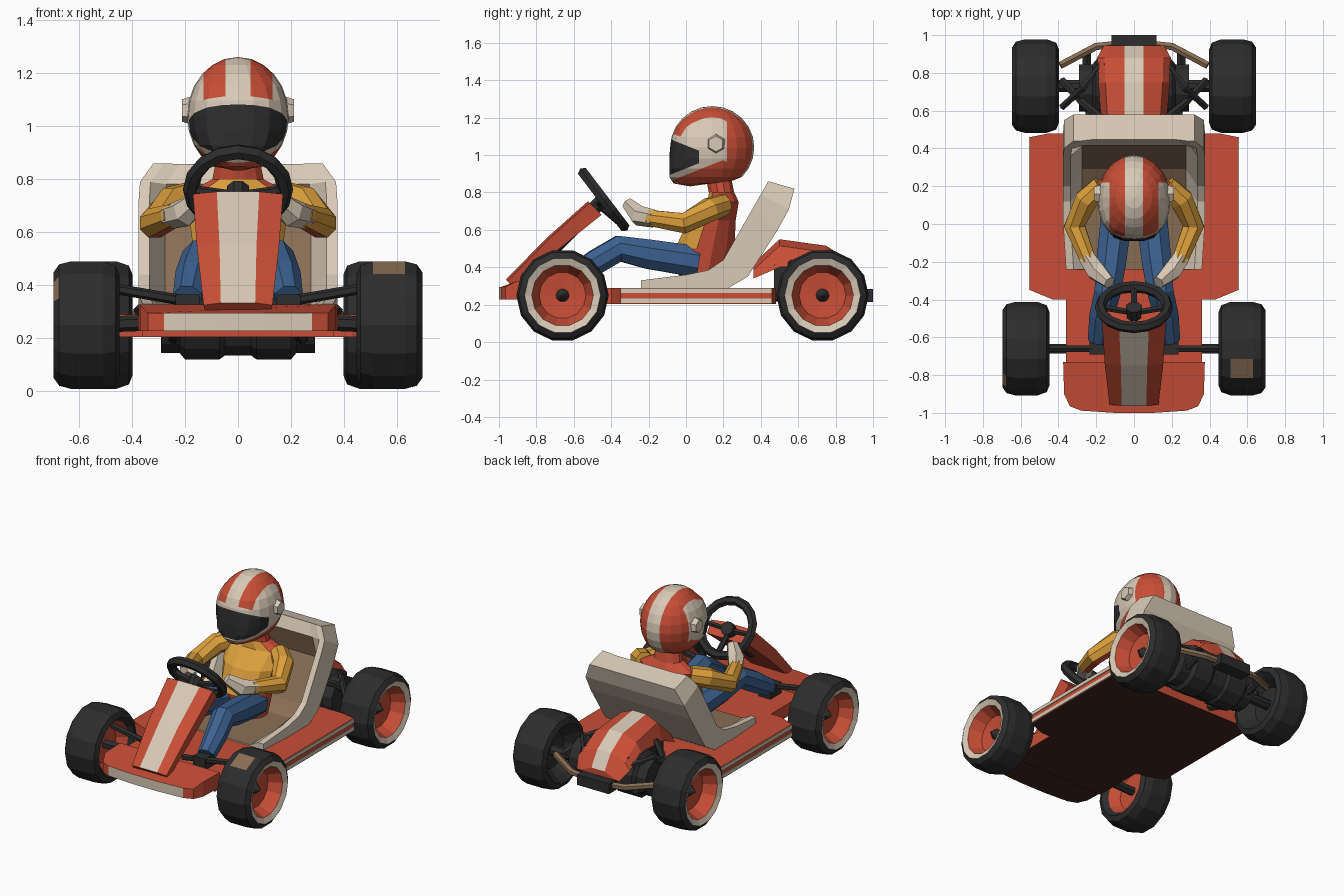
import bpy, bmesh, math
from mathutils import Vector as V

if "Cube" in bpy.data.objects:
    bpy.data.objects.remove(bpy.data.objects["Cube"])


def mat(name, r, g, b):
    m = bpy.data.materials.new(name)
    m.diffuse_color = (r, g, b, 1)
    m.use_nodes = True
    m.node_tree.nodes["Principled BSDF"].inputs["Base Color"].default_value = m.diffuse_color
    return m


RED = mat("red paint", 0.578, 0.076, 0.037)
CREAM = mat("cream", 0.69, 0.59, 0.47)
DARK = mat("dark rubber", 0.026, 0.026, 0.026)
BLUE = mat("blue cloth", 0.045, 0.122, 0.283)
YELLOW = mat("yellow cloth", 0.72, 0.35, 0.045)
BROWN = mat("brown", 0.25, 0.155, 0.09)
UNDER = mat("underside brown", 0.055, 0.018, 0.012)


def finish(name, bm, mats):
    me = bpy.data.meshes.new(name)
    bm.to_mesh(me)
    bm.free()
    for m in mats:
        me.materials.append(m)
    ob = bpy.data.objects.new(name, me)
    bpy.context.collection.objects.link(ob)
    return ob


def loft(name, rings, mats, rule=None, caps=True):
    """Skin closed rings; rule(centre, normal, segment) picks the material."""
    bm = bmesh.new()
    vs = [[bm.verts.new(p) for p in r] for r in rings]
    n = len(vs[0])
    tagged = []
    for a, b in zip(vs, vs[1:]):
        for j in range(n):
            k = (j + 1) % n
            tagged.append((bm.faces.new((a[j], a[k], b[k], b[j])), j))
    if caps:
        tagged += [(bm.faces.new(vs[0]), -1), (bm.faces.new(vs[-1]), -2)]
    else:
        bmesh.ops.remove_doubles(bm, verts=bm.verts, dist=1e-5)
    bmesh.ops.recalc_face_normals(bm, faces=bm.faces)
    if rule:
        for f, j in tagged:
            f.material_index = rule(f.calc_center_median(), f.normal, j)
    return finish(name, bm, mats)


def limb(name, pts, radii, mats, rule=None, n=8):
    """Tube along a path with a radius at each point."""
    pts = [V(p) for p in pts]
    if not isinstance(radii, (list, tuple)):
        radii = [radii] * len(pts)
    rings = []
    for i, p in enumerate(pts):
        d = (pts[min(i + 1, len(pts) - 1)] - pts[max(i - 1, 0)]).normalized()
        up = V((0, 0, 1)) if abs(d.z) < 0.9 else V((0, 1, 0))
        u = d.cross(up).normalized()
        w = u.cross(d)
        rings.append([p + radii[i] * (math.cos(t) * u + math.sin(t) * w)
                      for t in (2 * math.pi * (k + 0.5) / n for k in range(n))])
    return loft(name, rings, mats, rule)


def plate(name, half, z0, z1, mats, rule=None):
    """Flat plate from a right-hand outline mirrored in x."""
    out = half + [(-x, y) for x, y in reversed(half)]
    return loft(name, [[(x, y, z) for x, y in out] for z in (z0, z1)], mats, rule)


def box(name, c, s, m):
    x, y, z = (v / 2 for v in s)
    sq = [(-x, -y), (x, -y), (x, y), (-x, y)]
    return loft(name, [[(c[0] + a, c[1] + b, c[2] + h) for a, b in sq] for h in (-z, z)], [m])


# wheels: lathed tyre, cream rim ring, red dish, dark hub, worn patch on the front tyres
PROF = [(-.03, .005), (-.03, .12), (-.09, .165), (-.122, .195), (-.108, .230), (-.06, .247), (.06, .247),
        (.105, .235), (.127, .203), (.112, .165), (.03, .125), (.02, .035), (.06, .005)]
PCOL = [1, 1, 0, 0, 0, 0, 0, 0, 2, 1, 1, 0, 0]


def wheel(name, s, x, y, front):
    n = 14
    rings = []
    for k in range(n + 1):
        t = 2 * math.pi * k / n
        rings.append([(s * (x + a), y + r * math.cos(t), .25 + r * math.sin(t)) for a, r in PROF])

    def rule(c, nn, j):
        if front and j == (5 if s > 0 else 7) and -.83 < c.y < -.76 and c.z > .3:
            return 3
        return 0 if j < 2 and not front else PCOL[j]
    loft(name, rings, [DARK, RED, CREAM, BROWN], rule, caps=False)


for s in (1, -1):
    wheel("front_wheel", s, .57, -.66, True)
    wheel("rear_wheel", s, .52, .73, False)

# floor pan with dark underside and cream side strips
plate("floor", [(.36, -.76), (.36, -.40), (.43, -.40), (.55, -.35), (.55, .46), (.45, .48)],
      .205, .29, [RED, UNDER], lambda c, n, j: int(n.z < -.5))
for s in (1, -1):
    for z in (.274, .222):
        box("side_strip", (s * .551, .055, z), (.008, .81, .024), CREAM)

# front bumper with cream front face
bumper = plate("front_bumper", [(.375, -.73), (.37, -.90), (.34, -.965), (.28, -.988), (.1, -1.0)],
               .228, .328, [RED, CREAM, UNDER],
               lambda c, n, j: 2 if n.z < -.5 else int(n.y < -.9 and abs(c.x) < .25))
for v in bumper.data.vertices:
    if v.co.y < -.95 and v.co.z > .3:
        v.co.z = .295


# nose panel, sloped, with cream stripe
def nose_ring(y, z, w, st, t):
    sec = [(-w, 0), (-st, .012), (st, .012), (w, 0), (w * .93, -t), (-w * .93, -t)]
    return [(x, y - .7 * d, z + .72 * d) for x, d in sec]


loft("nose_panel", [nose_ring(-.955, .325, .13, .065, .05), nose_ring(-.74, .545, .155, .07, .075),
                    nose_ring(-.515, .745, .17, .08, .09)], [RED, CREAM], lambda c, n, j: int(j == 1))

# steering wheel, spokes and column
C = V((0, -.44, .762))
bpy.ops.mesh.primitive_torus_add(major_segments=16, minor_segments=6, major_radius=.178, minor_radius=.03,
                                 location=C, rotation=(-.92, 0, 0))
ring = bpy.context.object
ring.name = "steering_wheel"
ring.data.materials.append(DARK)
hub = C + V((0, -.03, -.025))
for p in ((.18, 0, 0), (-.18, 0, 0), (0, .109, -.144)):
    limb("steering_spoke", [hub, C + V(p)], .018, [DARK], n=6)
limb("steering_column", [C, hub, hub + V((0, -.24, -.25))], [.045, .04, .03], [DARK])

# front axle and steering arms
for s in (1, -1):
    limb("front_axle", [(s * .3, -.66, .26), (s * .56, -.66, .25)], .03, [DARK], n=6)
    limb("steering_arm", [(s * .05, -.66, .32), (s * .25, -.66, .35), (s * .48, -.66, .39)], .02, [DARK], n=6)

# bucket seat: stations of rim point, back point, hollow depth and half width
rings = []
for ry, rz, by, bz, k, w in [(-.24, .33, -.24, .285, .3, .36), (0, .36, 0, .285, .3, .375),
                             (.12, .385, .22, .285, .3, .375), (.2, .44, .33, .35, .3, .375),
                             (.36, .72, .49, .60, .3, .375), (.40, .79, .55, .71, .9, .37),
                             (.44, .86, .58, .82, .95, .32)]:
    fy, fz = by + (ry - by) * k, bz + (rz - bz) * k
    wi, wj = w - .04, w - .1
    rings.append([(-w, by, bz), (-w, ry, rz), (-wi, ry, rz), (-wj, fy, fz),
                  (wj, fy, fz), (wi, ry, rz), (w, ry, rz), (w, by, bz)])
loft("seat", rings, [CREAM, BROWN], lambda c, n, j: int(j == 3 and c.z < .74))

# driver torso and neck
rings = []
for y, z, rx, ry in [(.08, .34, .15, .12), (.10, .5, .17, .165), (.14, .65, .19, .13), (.2, .75, .2, .085),
                     (.19, .80, .1, .07), (.17, .90, .08, .07)]:
    rings.append([(rx * math.cos(t), y + ry * math.sin(t), z)
                  for t in (2 * math.pi * (k + .5) / 12 for k in range(12))])
loft("torso", rings, [RED, YELLOW], lambda c, n, j: int(n.y < -.55 and .48 < c.z < .79))

# driver arms, gloves, legs and shoes
for s in (1, -1):
    limb("arm", [(s * .17, .2, .735), (s * .25, .13, .71), (s * .315, -.01, .635), (s * .24, -.2, .665)],
         [.06, .066, .06, .045], [YELLOW, RED], lambda c, n, j: int(n.z < -.7))
    limb("glove", [(s * .255, -.17, .66), (s * .20, -.25, .675), (s * .13, -.31, .74)],
         [.048, .056, .035], [CREAM], n=6)
    limb("leg", [(s * .09, .06, .43), (s * .12, -.2, .47), (s * .14, -.36, .5), (s * .17, -.48, .43),
                 (s * .19, -.61, .35)], [.09, .085, .075, .07, .058], [BLUE])
    box("shoe", (s * .19, -.63, .325), (.09, .12, .08), DARK)

# helmet: warped ellipsoid cut along the painted borders
bm = bmesh.new()
bmesh.ops.create_uvsphere(bm, u_segments=20, v_segments=12, radius=1)
for v in bm.verts:
    x, y, z = v.co
    if y < 0 and abs(z) < .6:
        f = (math.hypot(x, y) / (abs(x) ** 3 + abs(y) ** 3) ** (1 / 3)) ** .6
        x, y = x * f, y * f
    if y < 0 and z < 0:
        y = max(-1.02, y * (1 + 1.1 * z * z))
    z = max(z, -.86 + .14 * y)
    v.co = (x * .192, .14 + y * .225, 1.04 + z * .222)
cuts = [((x, 0, 0), (1, 0, 0)) for x in (-.13, -.048, .048, .13)]
cuts += [((0, y, 0), (0, 1, 0)) for y in (.07, .11, .22)]
cuts += [((0, -.085, .99 + g * d), (0, .4 * g, 1)) for g in (1, -1) for d in (.095, .13)]
for co, no in cuts:
    bmesh.ops.bisect_plane(bm, geom=bm.verts[:] + bm.edges[:] + bm.faces[:], plane_co=co, plane_no=no)
bmesh.ops.recalc_face_normals(bm, faces=bm.faces)
for f in bm.faces:
    x, y, z = f.calc_center_median()
    d = abs(z - .99) + .4 * (y + .085)
    if d < .095 and y < .07:
        f.material_index = 2
    elif (d < .13 and y < .11) or (abs(x) < .048 and (y > .1 or z > 1)):
        f.material_index = 1
    elif abs(x) > .13 and y < .22 and z > .95:
        f.material_index = 1
finish("helmet", bm, [RED, CREAM, DARK])
for s in (1, -1):
    limb("helmet_knob", [(s * .17, .16, 1.06), (s * .212, .16, 1.06)], [.055, .042], [CREAM], n=6)

# rear engine cover with cream stripe
rings = []
for y, zt, w, zb in [(.36, .42, .17, .34), (.5, .55, .17, .40), (.75, .515, .19, .42), (.88, .43, .195, .35),
                     (.945, .33, .16, .29)]:
    rings.append([(-w, y, zb), (-w * .8, y, zt - .035), (-.05, y, zt), (.05, y, zt),
                  (w * .8, y, zt - .035), (w, y, zb)])
loft("engine_cover", rings, [RED, CREAM], lambda c, n, j: int(j == 2))

# engine, rear axle, frame and bumper
limb("engine_drum", [(x, .72, .27) for x in (-.29, -.22, -.2, -.07, -.05, .05, .07, .2, .22, .29)],
     [.13, .13, .155, .155, .14, .14, .155, .155, .13, .13], [DARK], n=12)
box("engine_block", (0, .66, .34), (.32, .38, .15), DARK)
limb("rear_axle", [(-.5, .73, .25), (.5, .73, .25)], .035, [DARK])
for s in (1, -1):
    limb("rear_strut", [(s * .17, .56, .42), (s * .27, .64, .38), (s * .38, .76, .27)], .022, [DARK], n=6)
    limb("rear_link", [(s * .16, .86, .36), (s * .27, .72, .4), (s * .38, .62, .3)], .02, [DARK], n=6)
    limb("frame_rail", [(s * .22, .46, .25), (s * .25, .7, .18), (s * .25, .9, .24)], .025, [DARK], n=6)
limb("rear_bumper", [(-.39, .84, .29), (-.2, .94, .26), (0, .96, .25), (.2, .94, .26), (.39, .84, .29)],
     .022, [BROWN], n=6)
box("rear_block", (0, .955, .25), (.24, .09, .07), DARK)
